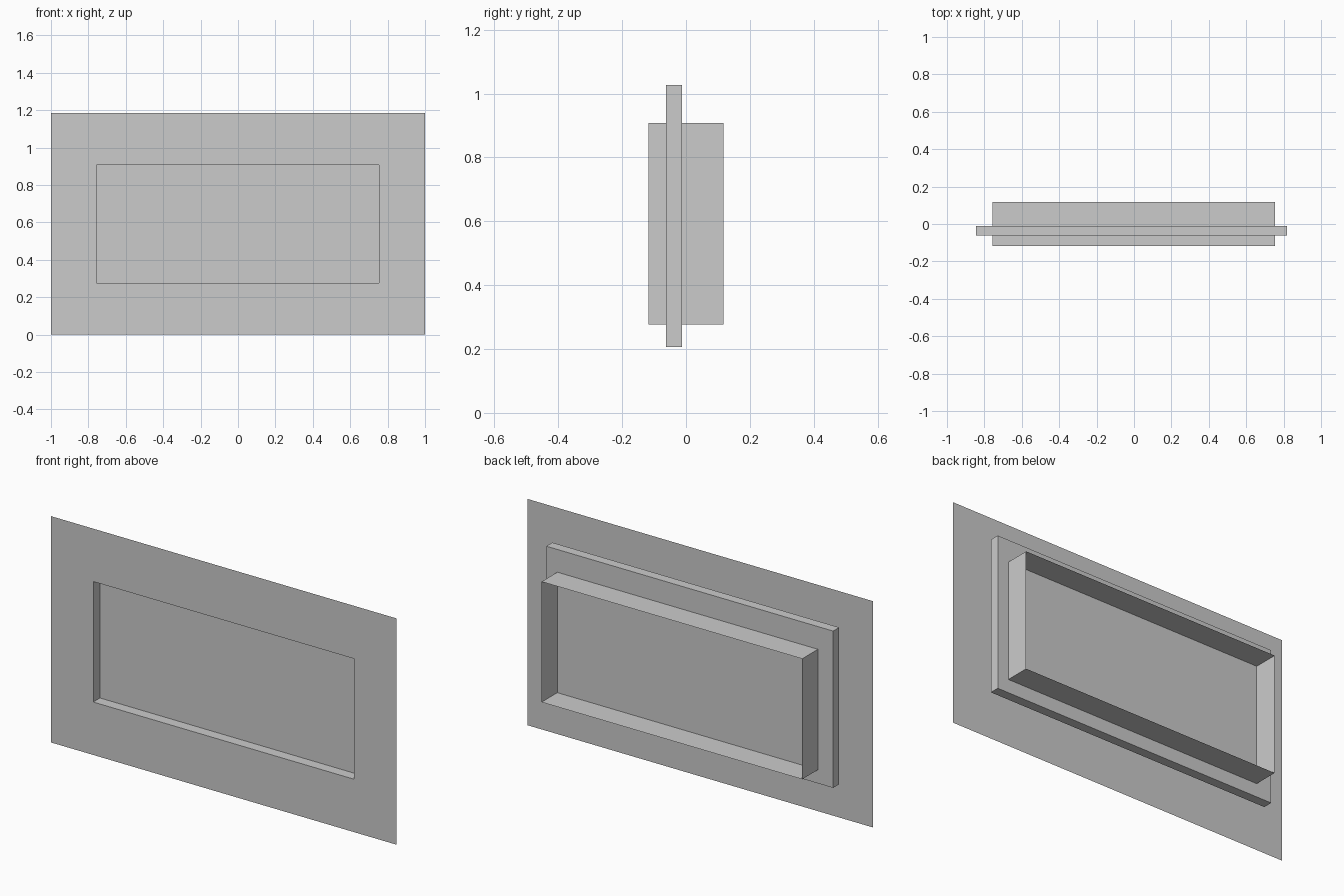
import bpy, bmesh

if "Cube" in bpy.data.objects:
    bpy.data.objects.remove(bpy.data.objects["Cube"])

HOLE = (-0.756, 0.754, 0.277, 0.908)   # x0, x1, z0, z1
OUTER = (-1.0, 1.0, 0.0, 1.185)
BODY = (-0.844, 0.818, 0.206, 1.027)
FRONT, BACK = -0.118, 0.118


def ring(bm, rect, y):
    """Four corner vertices of an upright rectangle at depth y."""
    x0, x1, z0, z1 = rect
    return [bm.verts.new((x, y, z)) for x, z in ((x0, z0), (x1, z0), (x1, z1), (x0, z1))]


def bridge(bm, a, b):
    for i in range(4):
        j = (i + 1) % 4
        bm.faces.new((a[i], a[j], b[j], b[i]))


def finish(bm, name):
    mesh = bpy.data.meshes.new(name)
    bm.to_mesh(mesh)
    bm.free()
    obj = bpy.data.objects.new(name, mesh)
    bpy.context.collection.objects.link(obj)


# Thin front wall with opening, continuing into the open-ended recess lining
bm = bmesh.new()
outer, hole, rear = ring(bm, OUTER, FRONT), ring(bm, HOLE, FRONT), ring(bm, HOLE, BACK)
bridge(bm, outer, hole)
bridge(bm, hole, rear)
finish(bm, "wall_with_recess")

# Flat screen slab crossing the recess
bm = bmesh.new()
front, back = ring(bm, BODY, -0.062), ring(bm, BODY, -0.012)
bm.faces.new(front)
bm.faces.new(back[::-1])
bridge(bm, front, back)
bmesh.ops.recalc_face_normals(bm, faces=bm.faces)
finish(bm, "screen_slab")
